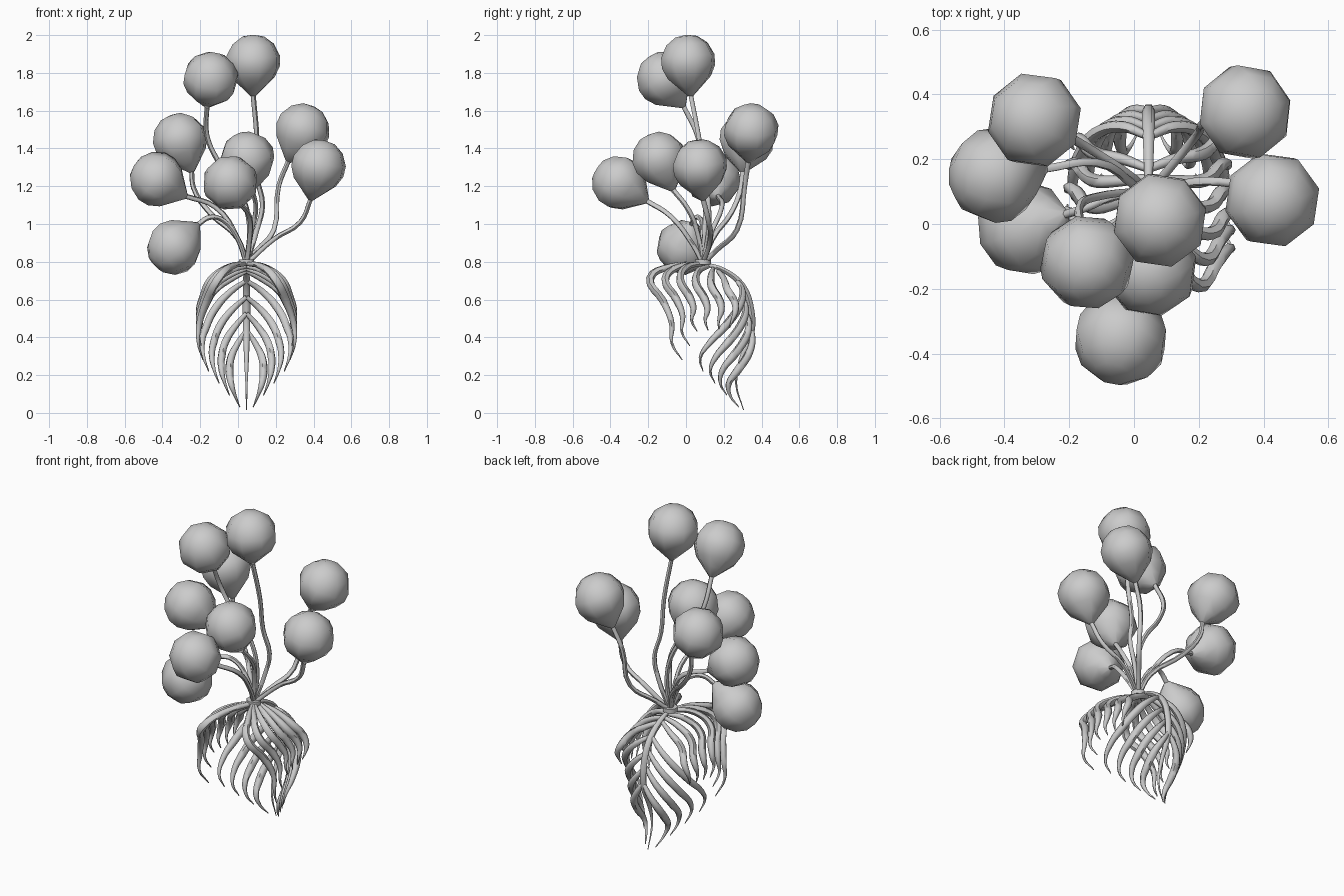
import bpy, bmesh, math
from mathutils import Vector

if "Cube" in bpy.data.objects:
    bpy.data.objects.remove(bpy.data.objects["Cube"])

CX = 0.045                      # mirror plane of the frond
KNOT = Vector((CX, 0.09, 0.79))


def tube(name, pts, radius, taper=None):
    cu = bpy.data.curves.new(name, 'CURVE')
    cu.dimensions = '3D'
    cu.bevel_depth = radius
    cu.bevel_resolution = 1
    cu.resolution_u = 4
    cu.use_fill_caps = True
    sp = cu.splines.new('BEZIER')
    sp.bezier_points.add(len(pts) - 1)
    for i, (bp, p) in enumerate(zip(sp.bezier_points, pts)):
        bp.co = p
        bp.handle_left_type = bp.handle_right_type = 'AUTO'
        bp.radius = taper(i / (len(pts) - 1)) if taper else 1
    ob = bpy.data.objects.new(name, cu)
    bpy.context.collection.objects.link(ob)
    finish(ob, True)
    return ob


def finish(ob, convert=False):
    bpy.ops.object.select_all(action='DESELECT')
    ob.select_set(True)
    bpy.context.view_layer.objects.active = ob
    if convert:
        bpy.ops.object.convert(target='MESH')
    bpy.ops.object.shade_smooth_by_angle(angle=math.radians(60))


# Balloon: eight-sided teardrop, profile as (radius, height along axis)
PROFILE = [(.06, .137), (.113, .098), (.146, .035), (.146, -.022),
           (.118, -.08), (.065, -.13), (.014, -.178)]


def balloon(name, centre, tip):
    centre, tip = Vector(centre), Vector(tip)
    axis = (centre - tip).normalized()
    rot = Vector((0, 0, 1)).rotation_difference(axis)
    bm = bmesh.new()
    put = lambda x, y, z: bm.verts.new(centre + rot @ Vector((x, y, z)))
    n = 8
    rings = [[put(r * math.cos(k * math.tau / n + .25), r * math.sin(k * math.tau / n + .25), h)
              for k in range(n)] for r, h in PROFILE]
    top = put(0, 0, .147)
    for k in range(n):
        j = (k + 1) % n
        bm.faces.new((top, rings[0][k], rings[0][j]))
        for a, b in zip(rings, rings[1:]):
            bm.faces.new((a[k], b[k], b[j], a[j]))
    bm.faces.new(rings[-1][::-1])
    me = bpy.data.meshes.new(name)
    bm.to_mesh(me)
    bm.free()
    ob = bpy.data.objects.new(name, me)
    bpy.context.collection.objects.link(ob)
    finish(ob)
    return centre - axis * .17


def balloon_on_stem(name, centre, tip, *way):
    end = balloon("balloon_" + name, centre, tip)
    tube("stem_" + name, [KNOT] + [Vector(w) for w in way] + [end], .0135)


# Balloons: centre, tip, then stem points from the knot upward
balloon_on_stem("top", (.08, .012, 1.855), (.08, .025, 1.68),
                (.1, .12, .97), (.13, .12, 1.1), (.1, .1, 1.25), (.1, .07, 1.45))
balloon_on_stem("upper_left", (-.145, -.115, 1.765), (-.165, -.01, 1.62),
                (.06, .1, 1.0), (.01, .1, 1.17), (-.11, .085, 1.34), (-.165, .06, 1.47))
balloon_on_stem("back_right", (.34, .345, 1.49), (.265, .33, 1.33),
                (.1, .16, .86), (.19, .27, .97), (.215, .31, 1.2))
balloon_on_stem("right", (.425, .075, 1.3), (.385, .09, 1.13),
                (.19, .13, .92), (.33, .12, 1.01))
balloon_on_stem("back_left", (-.305, .32, 1.44), (-.245, .3, 1.28),
                (0, .14, .92), (-.15, .24, 1.06), (-.235, .29, 1.19))
balloon_on_stem("left", (-.425, .15, 1.235), (-.275, .17, 1.145),
                (0, .12, .92), (-.12, .19, 1.09))
balloon_on_stem("low_left", (-.335, -.01, .88), (-.21, .03, 1.0),
                (0, .09, .92), (-.08, .08, 1.02), (-.15, .05, 1.035))
balloon_on_stem("middle", (.05, -.138, 1.34), (.075, -.07, 1.18),
                (.07, .06, .96), (.095, .01, 1.08))
balloon_on_stem("front", (-.04, -.35, 1.215), (-.01, -.22, 1.13),
                (.06, .03, .9), (.06, -.08, 1.04))

# Knot collar
bpy.ops.mesh.primitive_cylinder_add(vertices=10, radius=.042, depth=.026,
                                    location=KNOT + Vector((0, 0, .008)))
collar = bpy.context.object
collar.name = "knot_collar"
finish(collar)


# Hanging frond: central spine plus mirrored strands between key curves
def strand_taper(t):
    return max(.12, min(.55 + 1.5 * t, 1.0, 2.2 * (1 - t)))


FRONT = [(0, .08, .79), (.08, -.08, .775), (.15, -.19, .71), (.21, -.12, .59),
         (.25, -.075, .47), (.255, -.075, .37), (.23, -.02, .28)]
SIDE = [(0, .09, .79), (.1, 0, .77), (.19, -.03, .7), (.23, .02, .61),
        (.252, .04, .55), (.255, .03, .49), (.25, .06, .43)]
MID = [(0, .17, .75), (.08, .2, .71), (.17, .22, .65), (.215, .26, .58),
       (.238, .26, .53), (.24, .245, .49), (.23, .23, .45)]
BACK = [(0, .27, .7), (.08, .3, .645), (.16, .28, .56), (.215, .2, .45),
        (.235, .125, .37), (.225, .075, .29), (.2, .09, .22)]
TAIL = [(0, .35, .44), (.045, .35, .37), (.08, .325, .3), (.09, .27, .22),
        (.08, .225, .15), (.06, .235, .09), (.035, .28, .03)]


def strands(name, a, b, steps, total):
    for i in steps:
        f = i / total
        pts = [Vector(p).lerp(Vector(q), f) for p, q in zip(a, b)]
        for side, label in ((1, "right"), (-1, "left")):
            tube(f"{name}_strand_{label}_{i + 1}",
                 [(CX + side * p.x, p.y, p.z) for p in pts], .022, strand_taper)


strands("front", FRONT, SIDE, range(3), 2)
strands("side", SIDE, MID, range(1, 4), 3)
strands("back", BACK, TAIL, range(4), 3)
tube("frond_spine", [(CX, y, z) for y, z in
                     ((.09, .79), (.2, .755), (.3, .67), (.345, .54), (.345, .42),
                      (.29, .28), (.265, .16), (.305, .015))], .02, strand_taper)
